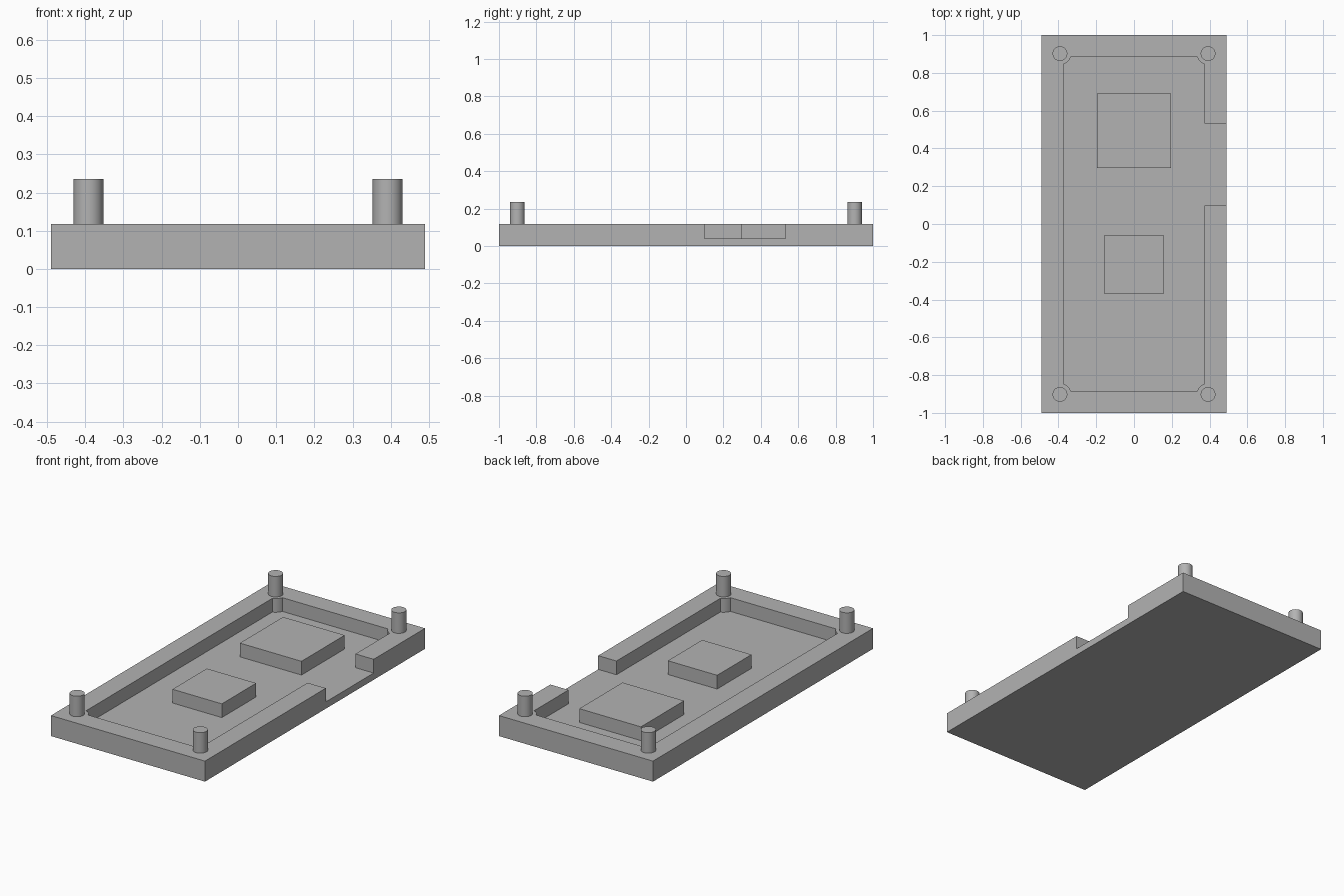
import bpy, bmesh
from math import atan2, cos, sin, sqrt, radians
from mathutils import Vector

if "Cube" in bpy.data.objects:
    bpy.data.objects.remove(bpy.data.objects["Cube"], do_unlink=True)

HALF_X, HALF_Y = 0.49, 1.0        # tray outline
FLOOR, RIM, PIN_TOP = 0.039, 0.118, 0.236
IN_X, IN_Y = 0.374, 0.883         # pocket half sizes
PIN_X, PIN_Y, PIN_R, BOSS_R = 0.392, 0.902, 0.039, 0.059

grey = bpy.data.materials.new("plain grey")
grey.use_nodes = True
colour = (0.45, 0.45, 0.45, 1)
grey.diffuse_color = colour
grey.node_tree.nodes["Principled BSDF"].inputs["Base Color"].default_value = colour


def prism(name, outline, z0, z1):
    """Extrude a counter-clockwise outline from z0 up to z1."""
    bm = bmesh.new()
    base = bm.faces.new([bm.verts.new((x, y, z0)) for x, y in outline])
    top = bmesh.ops.extrude_face_region(bm, geom=[base], use_keep_orig=True)
    verts = [g for g in top["geom"] if isinstance(g, bmesh.types.BMVert)]
    bmesh.ops.translate(bm, verts=verts, vec=(0, 0, z1 - z0))
    bmesh.ops.recalc_face_normals(bm, faces=bm.faces)
    mesh = bpy.data.meshes.new(name)
    bm.to_mesh(mesh)
    bm.free()
    mesh.materials.append(grey)
    obj = bpy.data.objects.new(name, mesh)
    bpy.context.collection.objects.link(obj)
    return obj


def rect(x0, x1, y0, y1):
    return [(x0, y0), (x1, y0), (x1, y1), (x0, y1)]


def select_only(obj):
    bpy.ops.object.select_all(action='DESELECT')
    obj.select_set(True)
    bpy.context.view_layer.objects.active = obj


def cut(obj, cutter):
    cutter.hide_render = True
    mod = obj.modifiers.new("cut", 'BOOLEAN')
    mod.operation, mod.solver, mod.object = 'DIFFERENCE', 'EXACT', cutter
    select_only(obj)
    bpy.ops.object.modifier_apply(modifier=mod.name)
    bpy.data.objects.remove(cutter, do_unlink=True)


# Pocket outline: a rectangle with a round boss biting into each corner
dx, dy = PIN_X - IN_X, PIN_Y - IN_Y
start = Vector((-dx, -sqrt(BOSS_R ** 2 - dx ** 2)))
end = Vector((-sqrt(BOSS_R ** 2 - dy ** 2), -dy))
a0, a1 = atan2(start.y, start.x), atan2(end.y, end.x)
STEPS = 10
arc = []
for i in range(STEPS + 1):
    a = a0 + (a1 - a0) * i / STEPS
    arc.append((PIN_X + BOSS_R * cos(a), PIN_Y + BOSS_R * sin(a)))
pocket = []
for sx, sy in ((1, 1), (-1, 1), (-1, -1), (1, -1)):
    corner = [(sx * x, sy * y) for x, y in arc]
    pocket += corner if sx * sy > 0 else corner[::-1]

# Tray with its pocket and the opening in the left wall
tray = prism("tray", rect(-HALF_X, HALF_X, -HALF_Y, HALF_Y), 0, RIM)
cut(tray, prism("pocket_cutter", pocket, FLOOR, RIM + 0.1))
cut(tray, prism("opening_cutter", rect(0.3, 0.6, 0.098, 0.533), FLOOR, RIM + 0.1))
select_only(tray)
bpy.ops.object.shade_smooth_by_angle(angle=radians(30))

# Raised blocks on the pocket floor
prism("large_block", rect(-0.196, 0.196, 0.297, 0.69), FLOOR, RIM)
prism("small_block", rect(-0.157, 0.157, -0.371, -0.059), FLOOR, RIM)

# Corner pins
for sx, side in ((1, "left"), (-1, "right")):
    for sy, end_name in ((1, "back"), (-1, "front")):
        bpy.ops.mesh.primitive_cylinder_add(
            vertices=48, radius=PIN_R, depth=PIN_TOP - RIM,
            location=(sx * PIN_X, sy * PIN_Y, (PIN_TOP + RIM) / 2))
        pin = bpy.context.object
        pin.name = f"{end_name}_{side}_pin"
        pin.data.materials.append(grey)
        bpy.ops.object.shade_smooth_by_angle(angle=radians(30))
